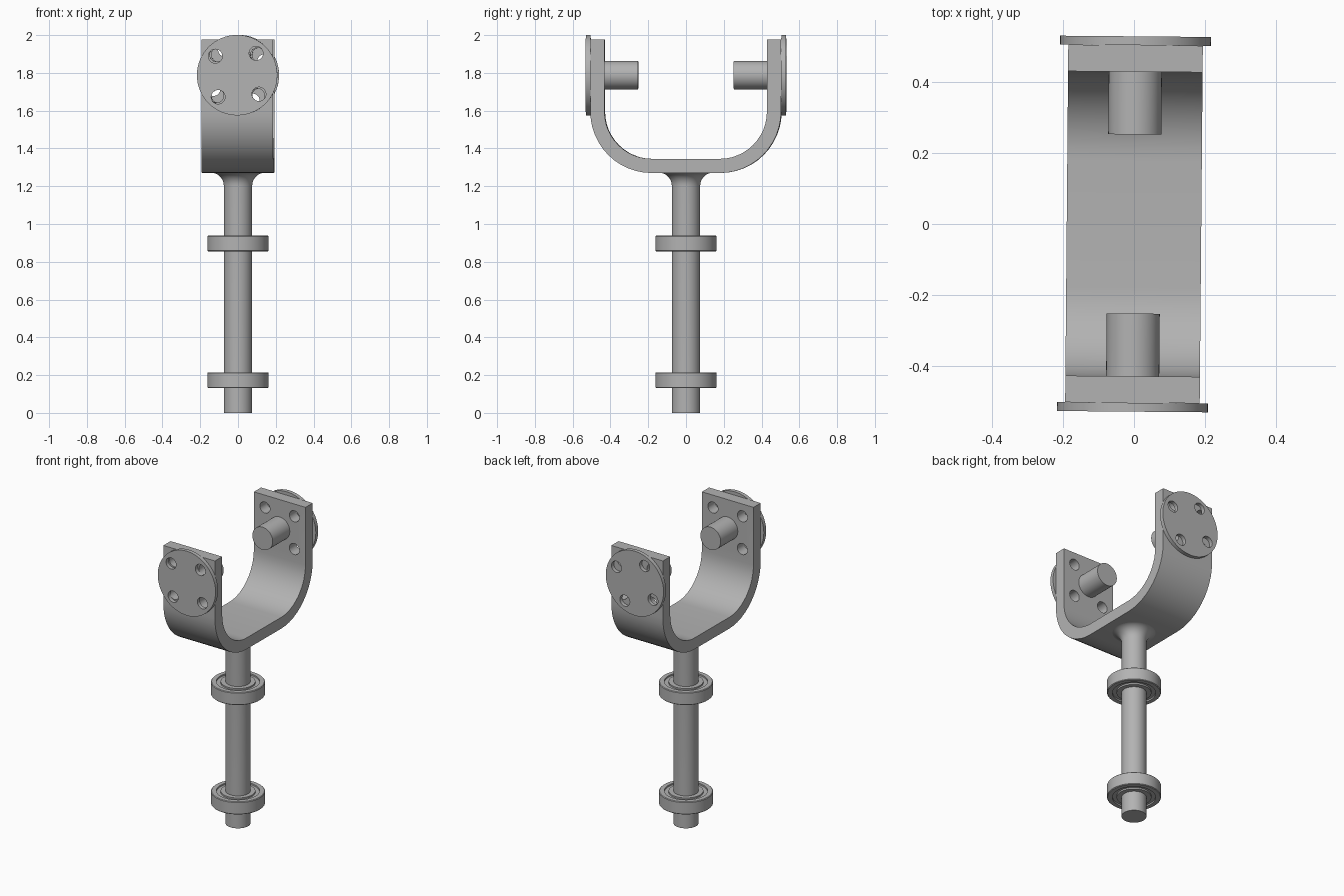
import bpy, bmesh, math
from mathutils import Matrix, Vector

cube = bpy.data.objects.get("Cube")
if cube:
    bpy.data.objects.remove(cube, do_unlink=True)

GREY = (0.45, 0.45, 0.45, 1)
steel = bpy.data.materials.new("plain grey")
steel.use_nodes = True
steel.diffuse_color = GREY
steel.node_tree.nodes["Principled BSDF"].inputs["Base Color"].default_value = GREY

TURN = Matrix.Rotation(math.radians(-0.5), 4, "Z")   # whole fork sits slightly turned
HUB_Z = 1.788                                       # height of pins and discs


def make(name, bm):
    bmesh.ops.recalc_face_normals(bm, faces=bm.faces)
    mesh = bpy.data.meshes.new(name)
    bm.to_mesh(mesh)
    bm.free()
    mesh.materials.append(steel)
    ob = bpy.data.objects.new(name, mesh)
    bpy.context.collection.objects.link(ob)
    return ob


def lathe(name, profile, closed=False, steps=64):
    """Spin (radius, z) points about the z axis."""
    bm = bmesh.new()
    verts = [bm.verts.new((r, 0, z)) for r, z in profile]
    edges = [bm.edges.new(pair) for pair in zip(verts, verts[1:])]
    if closed:
        edges.append(bm.edges.new((verts[-1], verts[0])))
    bmesh.ops.spin(bm, geom=verts + edges, cent=(0, 0, 0), axis=(0, 0, 1),
                   angle=math.tau, steps=steps)
    bmesh.ops.remove_doubles(bm, verts=bm.verts, dist=1e-5)
    return make(name, bm)


def rod(bm, x, z, y0, y1, radius, segments):
    """Cylinder along y between y0 and y1."""
    place = Matrix.Translation((x, (y0 + y1) / 2, z)) @ Matrix.Rotation(math.pi / 2, 4, "X")
    bmesh.ops.create_cone(bm, cap_ends=True, segments=segments, radius1=radius,
                          radius2=radius, depth=abs(y1 - y0), matrix=place)


def drill(ob, side, angle):
    """Cut four bolt holes on one side, turned by angle as seen from the front."""
    bm = bmesh.new()
    for k in range(4):
        a = math.radians(45 + angle + 90 * k)
        rod(bm, 0.153 * math.cos(a), HUB_Z + 0.153 * math.sin(a),
            side * 0.38, side * 0.6, 0.037, 24)
    cutter = make("hole_cutter", bm)
    cutter.hide_render = True
    mod = ob.modifiers.new("holes", "BOOLEAN")
    mod.operation, mod.solver, mod.object = "DIFFERENCE", "EXACT", cutter
    bpy.context.view_layer.objects.active = ob
    bpy.ops.object.modifier_apply(modifier=mod.name)
    bpy.data.objects.remove(cutter, do_unlink=True)


# U-shaped bracket: rounded strip profile extruded across x
def strip(y_side, radius):
    """One half of the U from the arm top to the flat base, as (y, z)."""
    pts = [(y_side * (0.18 + radius), 1.978)]
    for k in range(13):
        a = math.pi / 2 * k / 12
        pts.append((y_side * (0.18 + radius * math.cos(a)), 1.595 - radius * math.sin(a)))
    return pts


outline = strip(-1, 0.325) + strip(1, 0.325)[::-1] + strip(1, 0.25) + strip(-1, 0.25)[::-1]
bm = bmesh.new()
face = bm.faces.new([bm.verts.new((-0.19, y, z)) for y, z in outline])
new = bmesh.ops.extrude_face_region(bm, geom=[face])["geom"]
bmesh.ops.translate(bm, vec=Vector((0.38, 0, 0)),
                    verts=[v for v in new if isinstance(v, bmesh.types.BMVert)])
bracket = make("fork_bracket", bm)
parts = [bracket]

# Outer discs and inner pins on both arms
for label, side, angle in (("front", -1, 4), ("back", 1, -16.5)):
    drill(bracket, side, 0)
    bm = bmesh.new()
    rod(bm, 0, HUB_Z, side * 0.505, side * 0.53, 0.213, 64)
    disc = make(label + "_disc", bm)
    drill(disc, side, angle)
    bm = bmesh.new()
    rod(bm, 0, HUB_Z, side * 0.44, side * 0.253, 0.075, 48)
    parts += [disc, make(label + "_pin", bm)]

# Shaft with a flared fillet under the bracket
fillet = []
for k in range(9):
    a = math.pi / 2 * k / 8
    fillet.append((0.145 - 0.07 * math.cos(a), 1.202 + 0.07 * math.sin(a)))
parts.append(lathe("shaft", [(0, 0), (0.075, 0)] + fillet + [(0, 1.272)]))

# Bearings with a shallow groove on both faces
for label, mid in (("lower", 0.173), ("upper", 0.897)):
    half = [(0.072, 0.042), (0.104, 0.042), (0.104, 0.032), (0.13, 0.032),
            (0.13, 0.042), (0.158, 0.042), (0.162, 0.038)]
    ring = [(r, mid + h) for r, h in half] + [(r, mid - h) for r, h in reversed(half)]
    parts.append(lathe(label + "_bearing", ring, closed=True))

# Smooth round surfaces, keep edges crisp, apply the slight turn
for ob in parts:
    ob.data.transform(TURN)
    bpy.ops.object.select_all(action="DESELECT")
    ob.select_set(True)
    bpy.context.view_layer.objects.active = ob
    bpy.ops.object.shade_smooth_by_angle(angle=math.radians(30))
